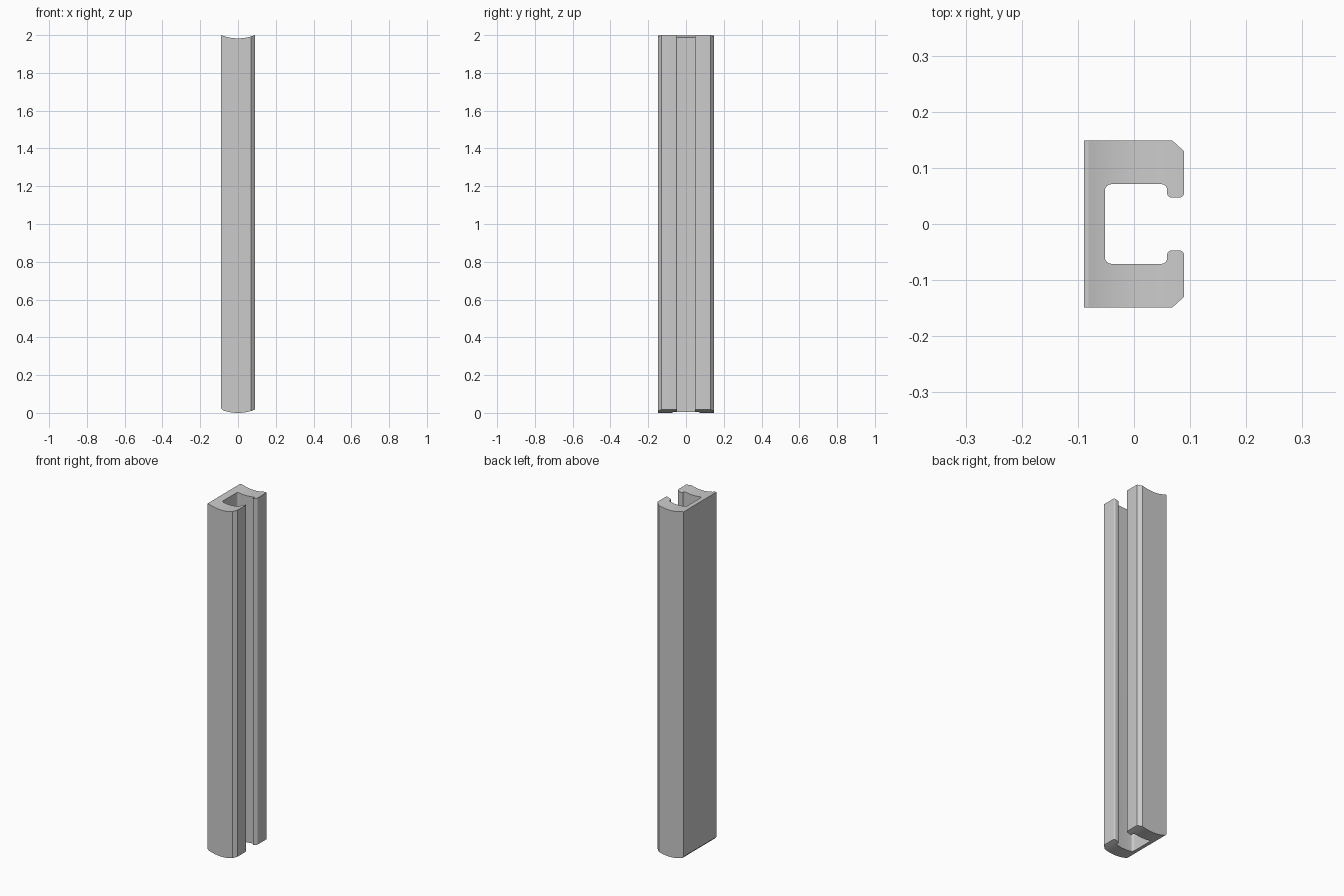
import bpy
import bmesh
import math
from mathutils import Vector

cube = bpy.data.objects.get("Cube")
if cube:
    bpy.data.objects.remove(cube)

HALF_X, HALF_Y, HEIGHT = 0.089, 0.149, 2.0
ARC_R = 0.24
LEDGE = -0.081


def rounded(corners, steps=6):
    """Replace each corner (x, y, radius) with a fillet."""
    out = []
    for i, (x, y, r) in enumerate(corners):
        p = Vector((x, y))
        if r == 0:
            out.append(p)
            continue
        a = (Vector(corners[i - 1][:2]) - p).normalized()
        b = (Vector(corners[(i + 1) % len(corners)][:2]) - p).normalized()
        centre = p + (a + b) * r
        for k in range(steps + 1):
            t = k / steps * math.pi / 2
            out.append(centre - b * r * math.cos(t) - a * r * math.sin(t))
    return out


def prism(name, points, direction):
    """Extrude a closed outline of 3D points along a direction."""
    bm = bmesh.new()
    face = bm.faces.new([bm.verts.new(p) for p in points])
    made = bmesh.ops.extrude_face_region(bm, geom=[face])["geom"]
    moved = [v for v in made if isinstance(v, bmesh.types.BMVert)]
    bmesh.ops.translate(bm, verts=moved, vec=direction)
    bmesh.ops.recalc_face_normals(bm, faces=bm.faces)
    mesh = bpy.data.meshes.new(name)
    bm.to_mesh(mesh)
    bm.free()
    obj = bpy.data.objects.new(name, mesh)
    bpy.context.collection.objects.link(obj)
    return obj


def sag(x):
    return ARC_R - math.sqrt(ARC_R ** 2 - x ** 2)


# Channel section: back web, two thick flanges and inward lips
half = [
    (-HALF_X, HALF_Y, 0), (0.068, HALF_Y, 0), (HALF_X, 0.13, 0),
    (HALF_X, 0.047, 0.008), (0.059, 0.047, 0.008),
    (0.059, 0.071, 0.010), (-0.052, 0.071, 0.012),
]
section = half + [(x, -y, r) for x, y, r in reversed(half)]
channel = prism("slotted_channel",
                [(p.x, p.y, -0.1) for p in rounded(section)],
                (0, 0, HEIGHT + 0.2))

# Side outline: scooped top and bowed bottom, with a narrow ledge at the back
xs = [LEDGE + (HALF_X - LEDGE) * i / 20 for i in range(21)]
low = HEIGHT - sag(HALF_X)
ledge_z = low + sag(LEDGE)
outline = [(-0.1, 0.024), (-HALF_X, 0.024)]
outline += [(x, sag(x)) for x in xs] + [(0.1, sag(0.1))]
outline += [(0.1, low + sag(0.1))] + [(x, low + sag(x)) for x in reversed(xs)]
outline += [(-0.1, ledge_z)]
trimmer = prism("end_trimmer", [(x, -0.2, z) for x, z in outline], (0, 0.4, 0))
trimmer.hide_render = True

# Keep only the part of the channel inside the side outline
trim = channel.modifiers.new("trim_ends", "BOOLEAN")
trim.operation = "INTERSECT"
trim.solver = "EXACT"
trim.object = trimmer
bpy.ops.object.select_all(action="DESELECT")
bpy.context.view_layer.objects.active = channel
channel.select_set(True)
bpy.ops.object.modifier_apply(modifier=trim.name)
bpy.data.objects.remove(trimmer)

# Plain grey finish
grey = bpy.data.materials.new("plain_grey")
grey.use_nodes = True
colour = (0.6, 0.6, 0.6, 1)
grey.diffuse_color = colour
grey.node_tree.nodes["Principled BSDF"].inputs["Base Color"].default_value = colour
channel.data.materials.clear()
channel.data.materials.append(grey)
bpy.ops.object.shade_smooth_by_angle(angle=math.radians(10))
